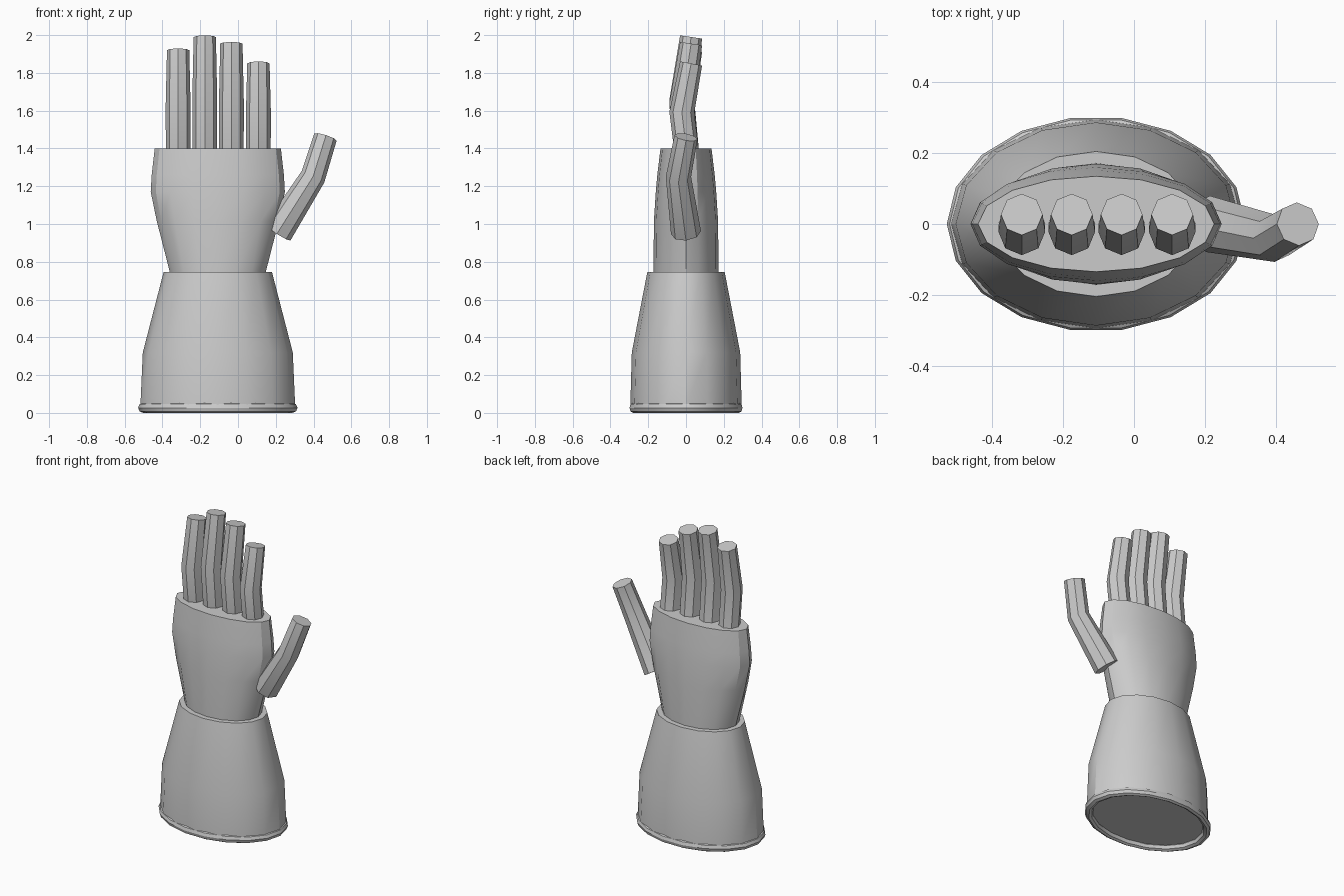
import bpy, bmesh, math
from mathutils import Vector

if "Cube" in bpy.data.objects:
    bpy.data.objects.remove(bpy.data.objects["Cube"])

CX = -0.107  # centre line of the cuff and hand


def finish(name, rings):
    """Skin a stack of vertex rings, cap both ends, smooth gentle edges."""
    bm = bmesh.new()
    vs = [[bm.verts.new(p) for p in ring] for ring in rings]
    n = len(vs[0])
    for a, b in zip(vs, vs[1:]):
        for i in range(n):
            j = (i + 1) % n
            bm.faces.new((a[i], a[j], b[j], b[i]))
    bm.faces.new(vs[0][::-1])
    bm.faces.new(vs[-1])
    bmesh.ops.recalc_face_normals(bm, faces=bm.faces)
    me = bpy.data.meshes.new(name)
    bm.to_mesh(me)
    bm.free()
    ob = bpy.data.objects.new(name, me)
    bpy.context.collection.objects.link(ob)
    smooth(ob)
    return ob


def smooth(ob):
    bpy.ops.object.select_all(action='DESELECT')
    bpy.context.view_layer.objects.active = ob
    ob.select_set(True)
    bpy.ops.object.shade_smooth_by_angle(angle=math.radians(30))


def oval_body(name, profile, n=16):
    """Profile rows are z, half width, half depth."""
    angles = [2 * math.pi * i / n for i in range(n)]
    finish(name, [[(CX + rx * math.cos(a), ry * math.sin(a), z) for a in angles]
                  for z, rx, ry in profile])


def digit(name, path, radii, n=8):
    """Bent octagonal tube through three points."""
    pts = [Vector(p) for p in path]
    rings = []
    for i, (p, r) in enumerate(zip(pts, radii)):
        d = (pts[min(i + 1, 2)] - pts[max(i - 1, 0)]).normalized()
        u = Vector((0, 1, 0)).cross(d).normalized()
        v = d.cross(u)
        rings.append([p + r * (u * math.cos(t) + v * math.sin(t))
                      for t in (2 * math.pi * k / n for k in range(n))])
    finish(name, rings)


# flared cuff
oval_body("cuff", [(0.03, 0.41, 0.295), (0.32, 0.397, 0.287), (0.745, 0.287, 0.205)])

# palm rising out of the cuff
oval_body("palm", [(0.70, 0.245, 0.172), (0.75, 0.255, 0.172), (1.015, 0.323, 0.170),
                   (1.17, 0.355, 0.160), (1.26, 0.350, 0.152), (1.40, 0.334, 0.135)])

# rolled rim at the bottom
bpy.ops.mesh.primitive_torus_add(major_segments=18, minor_segments=8,
                                 major_radius=0.395, minor_radius=0.027,
                                 location=(CX, 0, 0.027))
rim = bpy.context.object
rim.name = "cuff_rim"
rim.scale = (1, 0.72, 1)
smooth(rim)

# four bent fingers
for i, (x, top) in enumerate([(-0.317, 1.92), (-0.176, 1.99), (-0.035, 1.955), (0.108, 1.85)]):
    base = 1.37
    mid = base + 0.46 * (top - base)
    digit(f"finger_{i + 1}", [(x, 0.005, base), (x, -0.022, mid), (x, 0.027, top)],
          (0.065, 0.066, 0.059))

# thumb
digit("thumb", [(0.21, 0, 0.955), (0.397, -0.04, 1.25), (0.463, 0, 1.46)],
      (0.08, 0.067, 0.062))
